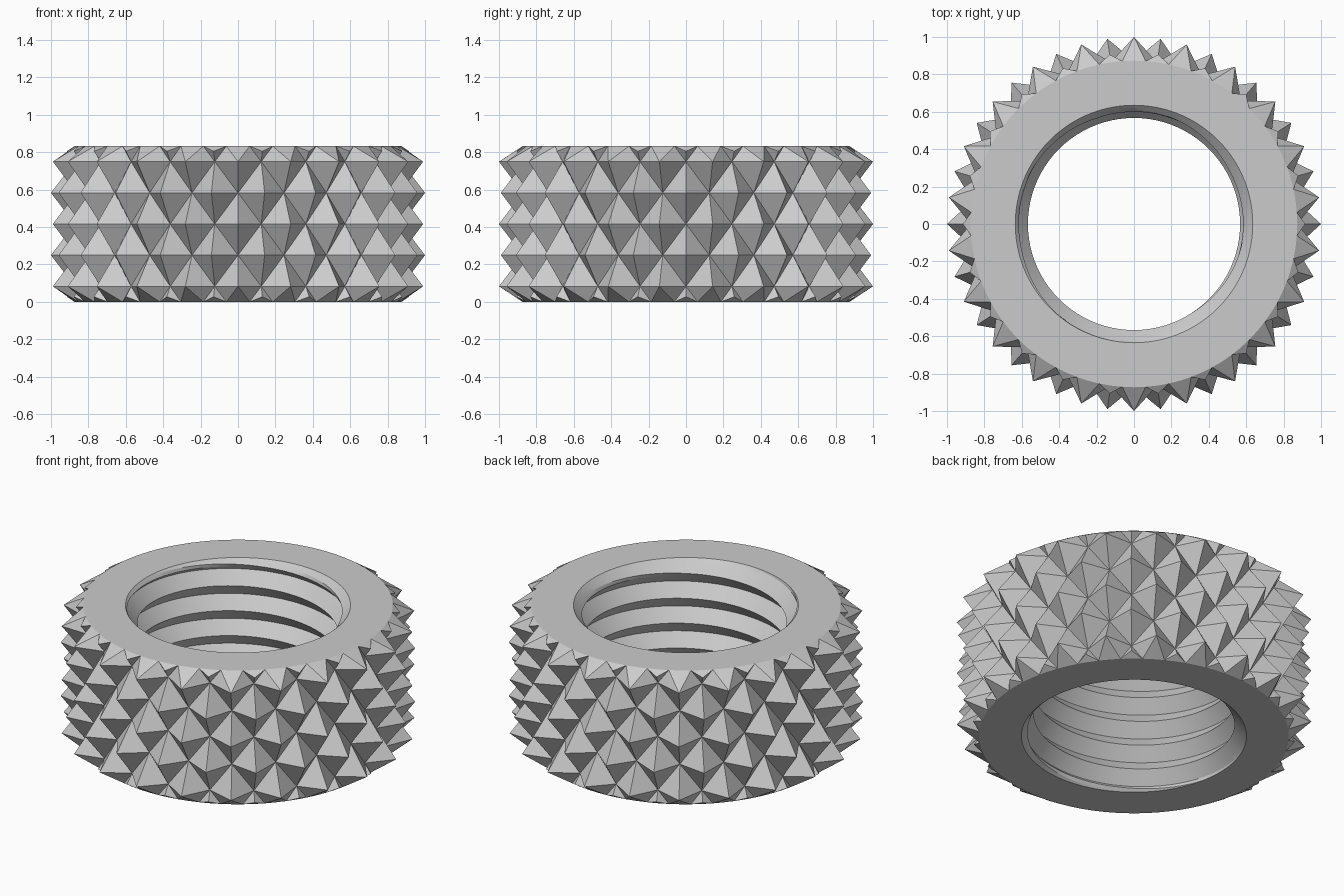
import bpy
import bmesh
from math import sin, cos, tau, radians

if "Cube" in bpy.data.objects:
    bpy.data.objects.remove(bpy.data.objects["Cube"])

HEIGHT = 0.833
COLS = 44                 # alternating peak and valley columns
ROWS = 5
STEP = HEIGHT / ROWS
PEAK, VALLEY = 1.0, 0.873
BORE, CREST = 0.635, 0.567
PITCH, CREST_Z = 0.155, 0.634
LEVELS = 8                # points per thread turn

bm = bmesh.new()


def point(col, r, z):
    a = tau * col / COLS
    return bm.verts.new((r * cos(a), r * sin(a), z))


def face(*verts):
    bm.faces.new(verts)


def is_peak(col, row):
    return (col + row) % 2 == 1


# Diamond knurl: grid of peaks and valleys, split from valley to valley
grid = [[point(c, PEAK if is_peak(c, r) else VALLEY, (r + 0.5) * STEP)
         for c in range(COLS)] for r in range(ROWS)]
for r in range(ROWS - 1):
    for c in range(COLS):
        d = (c + 1) % COLS
        p, q, s, t = grid[r][c], grid[r][d], grid[r + 1][d], grid[r + 1][c]
        if is_peak(c, r):
            face(p, q, t)
            face(q, s, t)
        else:
            face(p, q, s)
            face(p, s, t)

# Chamfered knurl ends and the flat end rings
for row, z, side in ((0, 0.0, -1), (ROWS - 1, HEIGHT, 1)):
    rim = [point(j / 2, VALLEY, z) for j in range(2 * COLS)]
    hole = [point(j / 2, BORE, z) for j in range(2 * COLS)]
    for j in range(2 * COLS):
        k = (j + 1) % (2 * COLS)
        face(rim[j], rim[k], hole[k], hole[j])
    for c in range(COLS):
        left, mid, right = rim[2 * c - 1], rim[2 * c], rim[2 * c + 1]
        base = grid[row][c]
        if is_peak(c, row):
            tooth = base
            face(base, grid[row][(c + 1) % COLS], right)
            face(base, left, grid[row][c - 1])
        else:
            tooth = point(c, VALLEY + (PEAK - VALLEY) / 3, z - side * STEP / 6)
            face(base, tooth, left)
            face(base, right, tooth)
        face(tooth, right, mid)
        face(tooth, mid, left)


# Threaded bore: right-hand V thread with countersunk ends
def bore_point(col, level):
    z = CREST_Z + PITCH * (level / LEVELS + col / COLS)
    z = min(max(z, 0.0), HEIGHT)
    turn = ((z - CREST_Z) / PITCH - col / COLS) % 1.0
    thread = CREST + (BORE - 0.003 - CREST) * 2 * min(turn, 1 - turn)
    return point(col, max(thread, BORE - min(z, HEIGHT - z)), z)


levels = range(-6 * LEVELS, 2 * LEVELS + 1)
wall = [[bore_point(j / 2, n) for n in levels] for j in range(2 * COLS + 1)]
for a, b in zip(wall, wall[1:]):
    for n in range(len(a) - 1):
        face(a[n], a[n + 1], b[n + 1], b[n])

bmesh.ops.remove_doubles(bm, verts=bm.verts[:], dist=0.0002)
bmesh.ops.dissolve_degenerate(bm, edges=bm.edges[:], dist=0.0001)
bmesh.ops.recalc_face_normals(bm, faces=bm.faces[:])

# Smooth curved areas, crisp knurl and thread edges
for f in bm.faces:
    f.smooth = True
for e in bm.edges:
    e.smooth = e.calc_face_angle(3.0) < radians(16)

mesh = bpy.data.meshes.new("knurled_nut")
bm.to_mesh(mesh)
bm.free()
nut = bpy.data.objects.new("knurled_nut", mesh)
bpy.context.collection.objects.link(nut)

# Plain metal colour
metal = bpy.data.materials.new("light_grey_metal")
metal.use_nodes = True
colour = (0.6, 0.6, 0.6, 1.0)
metal.diffuse_color = colour
metal.node_tree.nodes["Principled BSDF"].inputs["Base Color"].default_value = colour
mesh.materials.append(metal)
